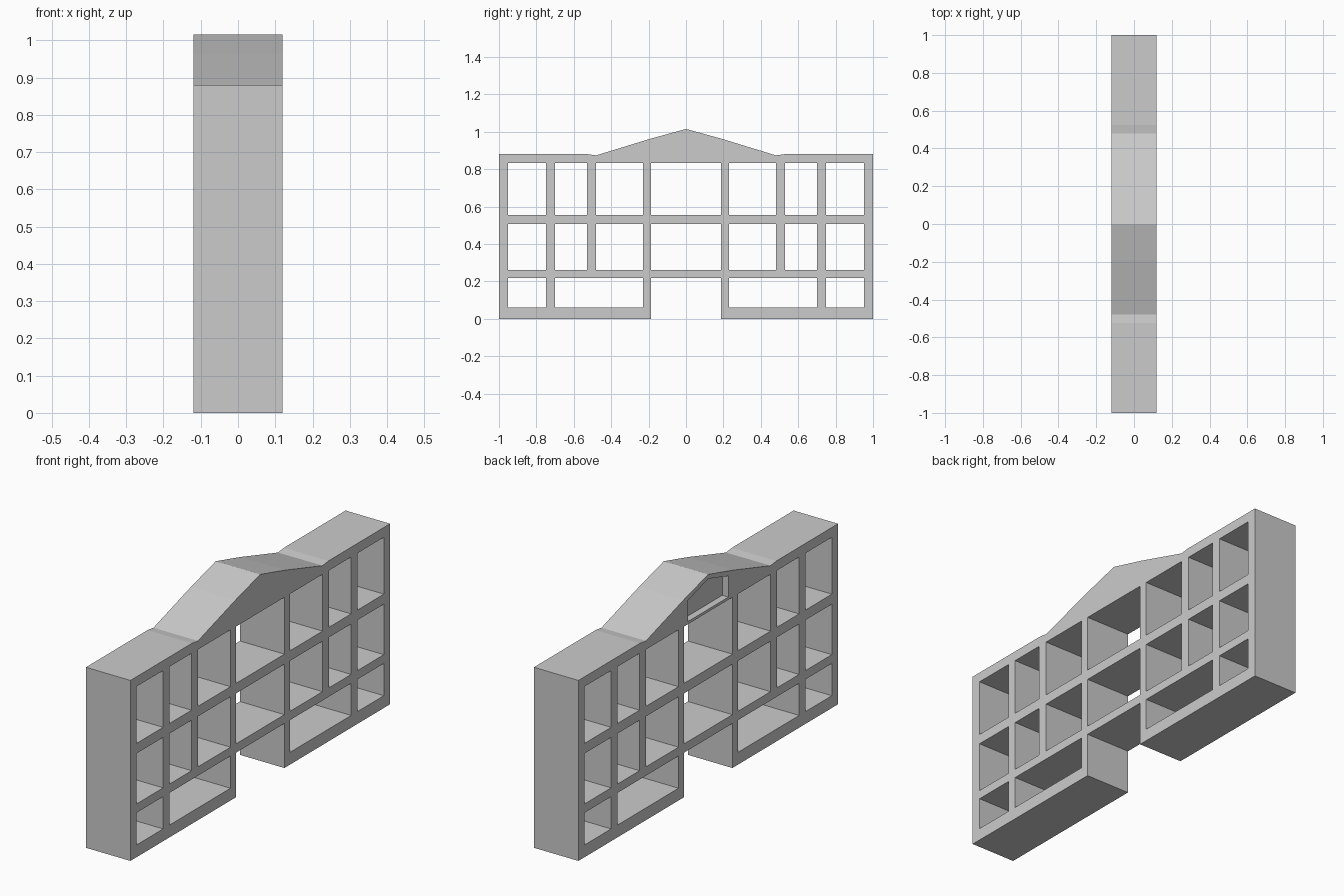
import bpy, bmesh

if "Cube" in bpy.data.objects:
    bpy.data.objects.remove(bpy.data.objects["Cube"])

HALF = 0.12  # half depth of the facade along x


def prism(bm, profile, x0, x1):
    """Extrude a closed (y, z) profile from x0 to x1."""
    face = bm.faces.new([bm.verts.new((x0, y, z)) for y, z in profile])
    out = bmesh.ops.extrude_face_region(bm, geom=[face])
    moved = [v for v in out["geom"] if isinstance(v, bmesh.types.BMVert)]
    bmesh.ops.translate(bm, verts=moved, vec=(x1 - x0, 0, 0))


def finish(bm, name):
    bmesh.ops.recalc_face_normals(bm, faces=bm.faces[:])
    me = bpy.data.meshes.new(name)
    bm.to_mesh(me)
    bm.free()
    ob = bpy.data.objects.new(name, me)
    bpy.context.collection.objects.link(ob)
    return ob


def mirrored(half):
    """Complete a right-half profile ending on the centre line."""
    return half + [(-y, z) for y, z in reversed(half[:-1])]


# facade slab with doorway notch and gable
bm = bmesh.new()
prism(bm, mirrored([(0.186, 0.217), (0.186, 0), (1, 0), (1, 0.88), (0.525, 0.88),
                    (0.48, 0.874), (0.19, 0.963), (0, 1.015)]), -HALF, HALF)
facade = finish(bm, "facade")

# window openings
bm = bmesh.new()
upper_cols = [(0.229, 0.48), (0.529, 0.70), (0.748, 0.952)]
lower_cols = [(0.229, 0.70), (0.748, 0.952)]
rows = [(0.06, 0.217, lower_cols), (0.26, 0.506, upper_cols), (0.555, 0.832, upper_cols)]
for z0, z1, cols in rows:
    spans = cols + [(-b, -a) for a, b in cols]
    if cols is upper_cols:
        spans = spans + [(-0.186, 0.186)]
    for a, b in spans:
        prism(bm, [(a, z0), (b, z0), (b, z1), (a, z1)], -0.3, 0.3)

# shallow recess in the gable on the -x face
prism(bm, mirrored([(0.155, 0.845), (0.155, 0.948), (0, 0.994)]), -0.3, -HALF + 0.033)
cutter = finish(bm, "opening_cutter")
cutter.hide_render = True

# cut the openings
mod = facade.modifiers.new("openings", "BOOLEAN")
mod.operation = "DIFFERENCE"
mod.solver = "EXACT"
mod.object = cutter
bpy.context.view_layer.update()
deps = bpy.context.evaluated_depsgraph_get()
cut_mesh = bpy.data.meshes.new_from_object(facade.evaluated_get(deps))
facade.modifiers.clear()
facade.data = cut_mesh
bpy.data.objects.remove(cutter)
